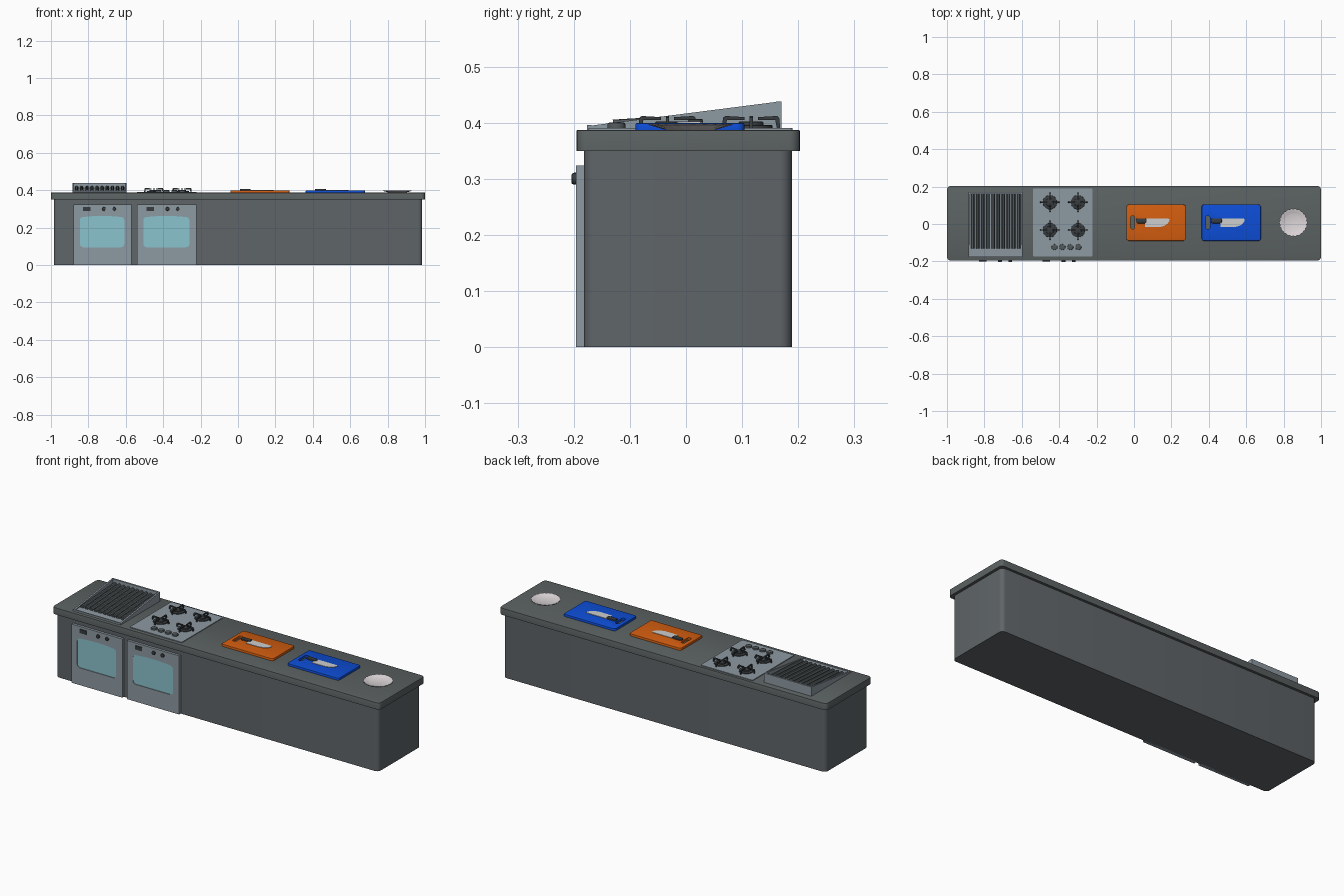
import bpy, bmesh, math
from mathutils import Matrix, Vector

if "Cube" in bpy.data.objects:
    bpy.data.objects.remove(bpy.data.objects["Cube"])

def mat(name, *c):
    m = bpy.data.materials.new(name)
    m.diffuse_color = (*c, 1)
    m.use_nodes = True
    m.node_tree.nodes["Principled BSDF"].inputs["Base Color"].default_value = m.diffuse_color
    return m

BODY = mat("cabinet grey", .115, .13, .14)
TOP = mat("counter grey", .105, .12, .122)
STEEL = mat("steel", .27, .32, .36)
BAR = mat("grill bar grey", .085, .10, .105)
DARK = mat("dark iron", .04, .046, .05)
GLASS = mat("oven glass", .26, .55, .62)
ORANGE = mat("orange plastic", .65, .11, .005)
BLUE = mat("blue plastic", .004, .075, .68)
BLADE = mat("blade silver", .62, .62, .62)
WHITE = mat("white china", .72, .67, .69)

FRONT = Matrix.Rotation(math.pi / 2, 4, 'X')               # outline in x,z; depth towards -y
SIDE = Matrix(((0, 0, 1, 0), (1, 0, 0, 0), (0, 1, 0, 0), (0, 0, 0, 1)))  # outline in y,z; depth along x

def make(name, bm, m):
    bmesh.ops.recalc_face_normals(bm, faces=bm.faces)
    me = bpy.data.meshes.new(name)
    bm.to_mesh(me)
    bm.free()
    me.materials.append(m)
    ob = bpy.data.objects.new(name, me)
    bpy.context.collection.objects.link(ob)
    return ob

def prism(name, pts, a, b, m, mx=Matrix(), shrink=0):
    """Outline extruded from a to b; shrink bevels the far rim."""
    bm = bmesh.new()
    f = bm.faces.new([bm.verts.new((p[0], p[1], a)) for p in pts])
    r = bmesh.ops.extrude_face_region(bm, geom=[f])
    vs = [g for g in r['geom'] if isinstance(g, bmesh.types.BMVert)]
    bmesh.ops.translate(bm, verts=vs, vec=(0, 0, b - a))
    if shrink:
        rim = [e for e in bm.edges if all(v in vs for v in e.verts)]
        bmesh.ops.bevel(bm, geom=rim, offset=shrink, segments=2, profile=.5, affect='EDGES')
    bm.transform(mx)
    return make(name, bm, m)

def rrect(x0, x1, y0, y1, r, n=5, bow=0):
    pts = []
    for cx, cy, s in ((x1 - r, y1 - r, 0), (x0 + r, y1 - r, 90), (x0 + r, y0 + r, 180), (x1 - r, y0 + r, 270)):
        for i in range(n + 1):
            t = math.radians(s + 90 * i / n)
            pts.append((cx + r * math.cos(t), cy + r * math.sin(t)))
        if s == 0 and bow:     # arched upper edge
            pts += [(x1 - r + (x0 - x1 + 2 * r) * k / 6, y1 + bow * math.sin(math.pi * k / 6)) for k in range(1, 6)]
    return pts

def rect(x0, x1, y0, y1):
    return [(x0, y0), (x1, y0), (x1, y1), (x0, y1)]

def disc(cx, cy, r, n=20):
    return [(cx + r * math.cos(2 * math.pi * i / n), cy + r * math.sin(2 * math.pi * i / n)) for i in range(n)]

def cut(ob, cutter):
    md = ob.modifiers.new("cut", 'BOOLEAN')
    md.object = cutter
    md.operation = 'DIFFERENCE'
    md.solver = 'EXACT'
    bpy.context.view_layer.objects.active = ob
    bpy.ops.object.modifier_apply(modifier="cut")
    bpy.data.objects.remove(cutter)

# cabinet and worktop
prism("cabinet", rrect(-.985, .985, -.182, .189, .022), 0, .352, BODY)
prism("worktop", rrect(-1, 1, -.195, .203, .02), .35, .387, TOP, shrink=.002)

# ovens
for i, (x0, x1) in enumerate(((-.88, -.57), (-.54, -.222)), 1):
    door = prism(f"oven_{i}", rect(x0, x1, 0, .324), .175, .196, STEEL, FRONT)
    win = rrect(x0 + .034, x1 - .038, .095, .257, .018, bow=.006)
    cut(door, prism("cutter", win, .191, .21, STEEL, FRONT))
    prism(f"oven_glass_{i}", win, .188, .1925, GLASS, FRONT)
    prism(f"oven_display_{i}", rect(x0 + .052, x0 + .092, .29, .311), .194, .2, DARK, FRONT)
    for k, dx in enumerate((.163, .218)):
        prism(f"oven_knob_{i}_{k}", disc(x0 + dx, .3, .01), .194, .204, DARK, FRONT, .003)

# sloped grill: base, side walls, back wall, front tray and bars
GX0, GX1 = -.885, -.595
prism("grill_base", [(-.174, .385), (.17, .385), (.17, .412), (-.13, .393), (-.174, .391)], GX0, GX1, STEEL, SIDE)
wall = [(-.176, .385), (.168, .385), (.168, .438), (-.176, .394)]
for n, x in (("left", GX0), ("right", GX1 - .009)):
    prism(f"grill_wall_{n}", wall, x, x + .009, STEEL, SIDE)
prism("grill_back", rect(.16, .17, .385, .438), GX0, GX1, STEEL, SIDE)
prism("grill_front_lip", rect(-.176, -.168, .385, .396), GX0, GX1, STEEL, SIDE)
N = 10
for k in range(N):
    x = GX0 + .022 + (GX1 - GX0 - .044) * k / (N - 1)
    a, b = Vector((x, -.13, .396)), Vector((x, .161, .414))
    mx = Matrix.Translation(a) @ (b - a).to_track_quat('Z', 'Y').to_matrix().to_4x4()
    prism(f"grill_bar_{k}", disc(0, 0, .0095, 12), 0, (b - a).length, BAR, mx)

# hob with burners, pan supports and knobs
prism("hob", rrect(-.54, -.222, -.174, .19, .006), .385, .391, STEEL)
arm = [(.012, .405), (.043, .405), (.046, .39), (.052, .39), (.05, .409), (.046, .412), (.012, .41)]
for i, (x, y) in enumerate([(x, y) for x in (-.45, -.3) for y in (-.033, .116)], 1):
    prism(f"burner_{i}", disc(x, y, .038, 28), .39, .396, DARK, shrink=.002)
    prism(f"burner_cap_{i}", disc(x, y, .022, 24), .395, .402, DARK, shrink=.002)
    for k in range(4):
        mx = Matrix.Translation((x, y, 0)) @ Matrix.Rotation(k * math.pi / 2, 4, 'Z') @ FRONT
        prism(f"pan_support_{i}_{k}", arm, -.003, .003, DARK, mx)
for k in range(4):
    prism(f"hob_knob_{k}", disc(-.425 + k * .0425, -.124, .016), .39, .4, BAR, shrink=.003)

# chopping boards with grip hole, each holding a knife
for name, x, m in (("orange", -.04, ORANGE), ("blue", .362, BLUE)):
    board = prism(f"{name}_board", rrect(x, x + .316, -.09, .104, .013), .386, .3995, m, shrink=.003)
    cut(board, prism("cutter", rrect(x + .022, x + .044, -.028, .044, .0105), .38, .42, m))
    bx = x + .1
    blade = [(bx, .03), (bx, -.016)]
    blade += [(bx + .07 + .06 * math.sin(t * math.pi / 12), -.016 + .042 * (1 - math.cos(t * math.pi / 12))) for t in range(7)]
    blade += [(bx + .12, .03)]
    prism(f"{name}_knife_blade", blade, .399, .402, BLADE)
    prism(f"{name}_knife_handle", rrect(x + .05, x + .108, .004, .03, .009), .399, .407, DARK, shrink=.003)

# scalloped plate, turned profile
bm = bmesh.new()
S = 88
prof = [(.042, .3865, 0), (.073, .396, 1), (.074, .398, 1), (.053, .3925, 0), (.047, .39, 0)]
rings = []
for r, z, w in prof:
    ring = []
    for i in range(S):
        t = 2 * math.pi * i / S
        q = r + w * .0022 * math.cos(22 * t)
        ring.append(bm.verts.new((.852 + q * math.cos(t), .008 + q * math.sin(t), z)))
    rings.append(ring)
for a, b in zip(rings, rings[1:]):
    for i in range(S):
        j = (i + 1) % S
        bm.faces.new((a[i], a[j], b[j], b[i]))
bm.faces.new(rings[0])
bm.faces.new(rings[-1])
make("plate", bm, WHITE)

# smooth rounded parts, keep hard edges
bpy.ops.object.select_all(action='SELECT')
bpy.context.view_layer.objects.active = bpy.data.objects["plate"]
bpy.ops.object.shade_smooth_by_angle(angle=math.radians(30))
